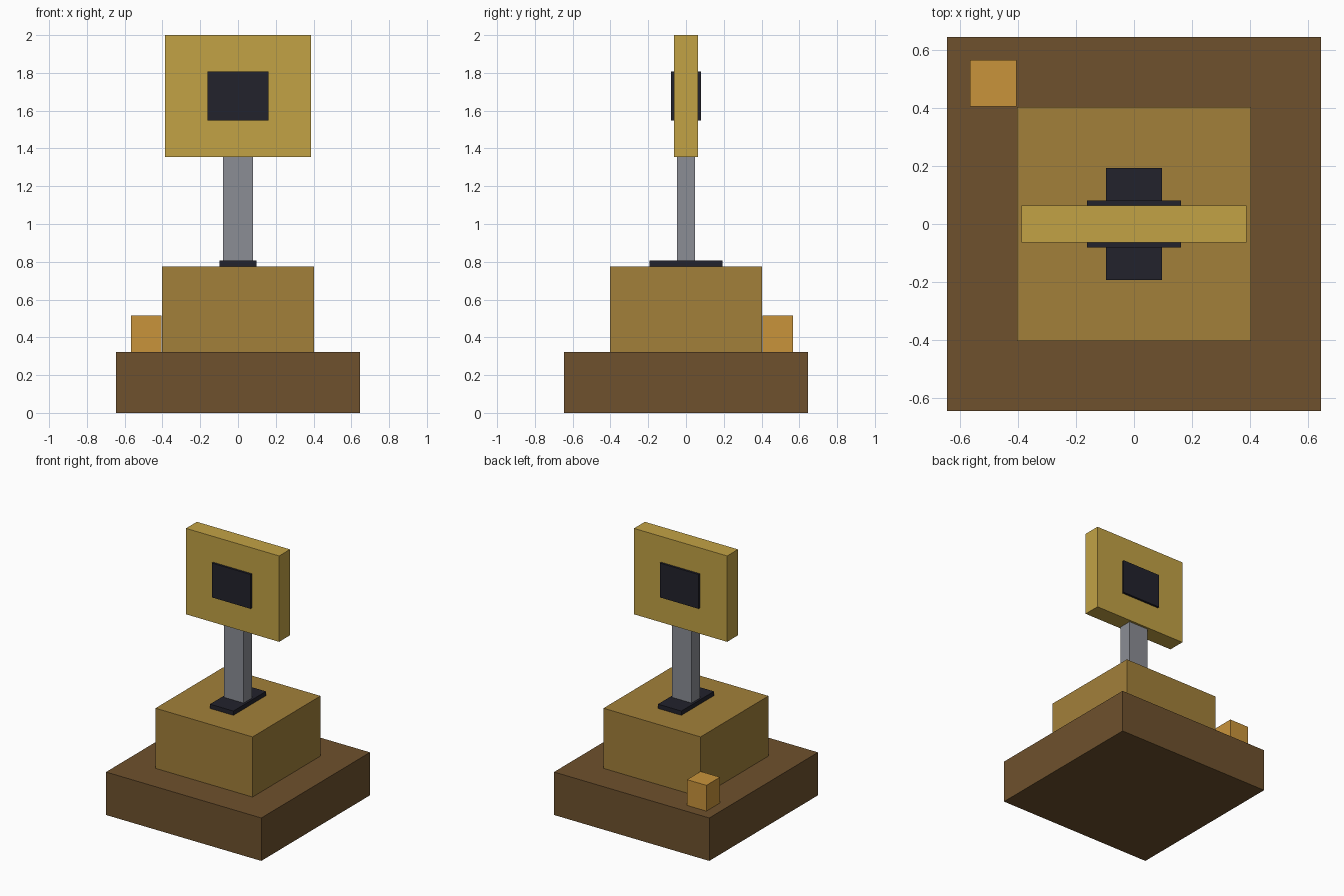
import bpy

cube = bpy.data.objects.get("Cube")
if cube:
    bpy.data.objects.remove(cube, do_unlink=True)

U = 1 / 6.2  # one design unit; the model is 12.4 units tall


def linear(c):
    c /= 255
    return c / 12.92 if c <= 0.04045 else ((c + 0.055) / 1.055) ** 2.4


def material(name, r, g, b):
    mat = bpy.data.materials.new(name)
    mat.use_nodes = True
    colour = (linear(r), linear(g), linear(b), 1)
    mat.diffuse_color = colour
    bsdf = next(n for n in mat.node_tree.nodes if n.type == 'BSDF_PRINCIPLED')
    bsdf.inputs["Base Color"].default_value = colour
    return mat


def box(name, mat, size, bottom, x=0, y=0):
    """Box of the given size in design units, standing at height bottom."""
    bpy.ops.mesh.primitive_cube_add(
        size=1, location=(x * U, y * U, (bottom + size[2] / 2) * U))
    ob = bpy.context.object
    ob.name = ob.data.name = name
    ob.scale = [s * U for s in size]
    bpy.ops.object.transform_apply(location=False, rotation=False, scale=True)
    ob.data.materials.append(mat)
    return ob


dark_brown = material("dark brown", 110, 81, 45)
tan_brown = material("tan brown", 162, 128, 58)
orange = material("orange", 201, 148, 59)
grey = material("steel grey", 139, 141, 149)
gold = material("gold", 194, 162, 69)
black = material("blue black", 34, 34, 44)

# Stepped pedestal with a small block on the back right corner
box("base", dark_brown, (8, 8, 2), 0)
box("pedestal", tan_brown, (5, 5, 2.8), 2)
box("corner_block", orange, (1, 1, 1.2), 2, x=-3.01, y=3.01)

# Slot plate and upright post
box("slot_plate", black, (1.2, 2.4, 0.2), 4.8)
box("post", grey, (1, 0.6, 3.4), 5)

# Sign board with a dark panel standing proud of both faces
box("sign_board", gold, (4.8, 0.8, 4), 8.4)
box("sign_panel", black, (2, 1, 1.6), 9.6)
